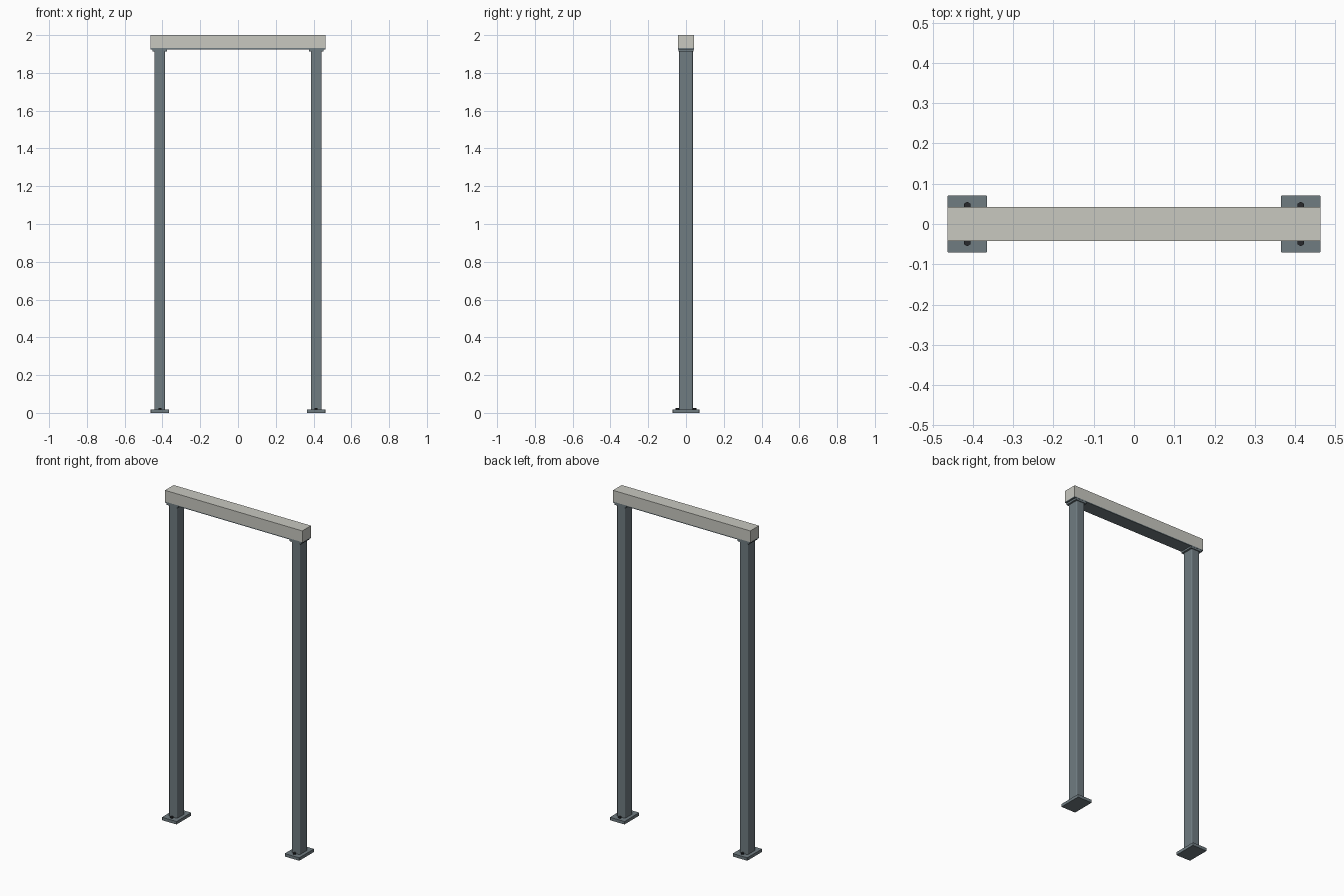
import bpy
import bmesh
from mathutils import Matrix, Vector

cube = bpy.data.objects.get("Cube")
if cube:
    bpy.data.objects.remove(cube, do_unlink=True)


def material(name, rgb):
    m = bpy.data.materials.new(name)
    m.use_nodes = True
    m.diffuse_color = (*rgb, 1)
    m.node_tree.nodes["Principled BSDF"].inputs["Base Color"].default_value = (*rgb, 1)
    return m


STEEL = material("grey_steel", (0.16, 0.20, 0.22))
STONE = material("pale_beam", (0.58, 0.58, 0.53))
BOLT = material("dark_bolt", (0.02, 0.022, 0.025))


def finish(name, bm, mat):
    mesh = bpy.data.meshes.new(name)
    bm.to_mesh(mesh)
    bm.free()
    mesh.materials.append(mat)
    obj = bpy.data.objects.new(name, mesh)
    bpy.context.collection.objects.link(obj)
    return obj


def box(name, x, half_x, half_y, z0, z1, mat, corner=0):
    """Box with optional rounded vertical corners."""
    bm = bmesh.new()
    size = Matrix.Diagonal((2 * half_x, 2 * half_y, z1 - z0, 1))
    bmesh.ops.create_cube(bm, size=1, matrix=Matrix.Translation((x, 0, (z0 + z1) / 2)) @ size)
    if corner:
        upright = [e for e in bm.edges
                   if abs((e.verts[0].co - e.verts[1].co).normalized().z) > 0.9]
        bmesh.ops.bevel(bm, geom=upright, offset=corner, segments=3,
                        profile=0.5, affect='EDGES')
    return finish(name, bm, mat)


def hex_bolt(name, x, y, z0, z1):
    bm = bmesh.new()
    bmesh.ops.create_cone(bm, cap_ends=True, segments=6, radius1=0.009, radius2=0.009,
                          depth=z1 - z0, matrix=Matrix.Translation(Vector((x, y, (z0 + z1) / 2))))
    return finish(name, bm, BOLT)


# Beam across the top with its steel underside strip
box("top_beam", 0, 0.463, 0.042, 1.931, 2.0, STONE)
box("beam_strip", 0, 0.463, 0.042, 1.925, 1.931, STEEL)

# Two posts, each with a foot plate, a head plate and two anchor bolts
for side, sx in (("left", 1), ("right", -1)):
    x = 0.414 * sx
    box(side + "_base_plate", x, 0.049, 0.071, 0, 0.018, STEEL, 0.003)
    box(side + "_post", x, 0.028, 0.036, 0.018, 1.914, STEEL, 0.006)
    box(side + "_head_plate", x, 0.039, 0.041, 1.914, 1.925, STEEL)
    for end, sy in (("front", -1), ("back", 1)):
        hex_bolt(f"{side}_{end}_bolt", x, 0.046 * sy, 0.018, 0.026)
